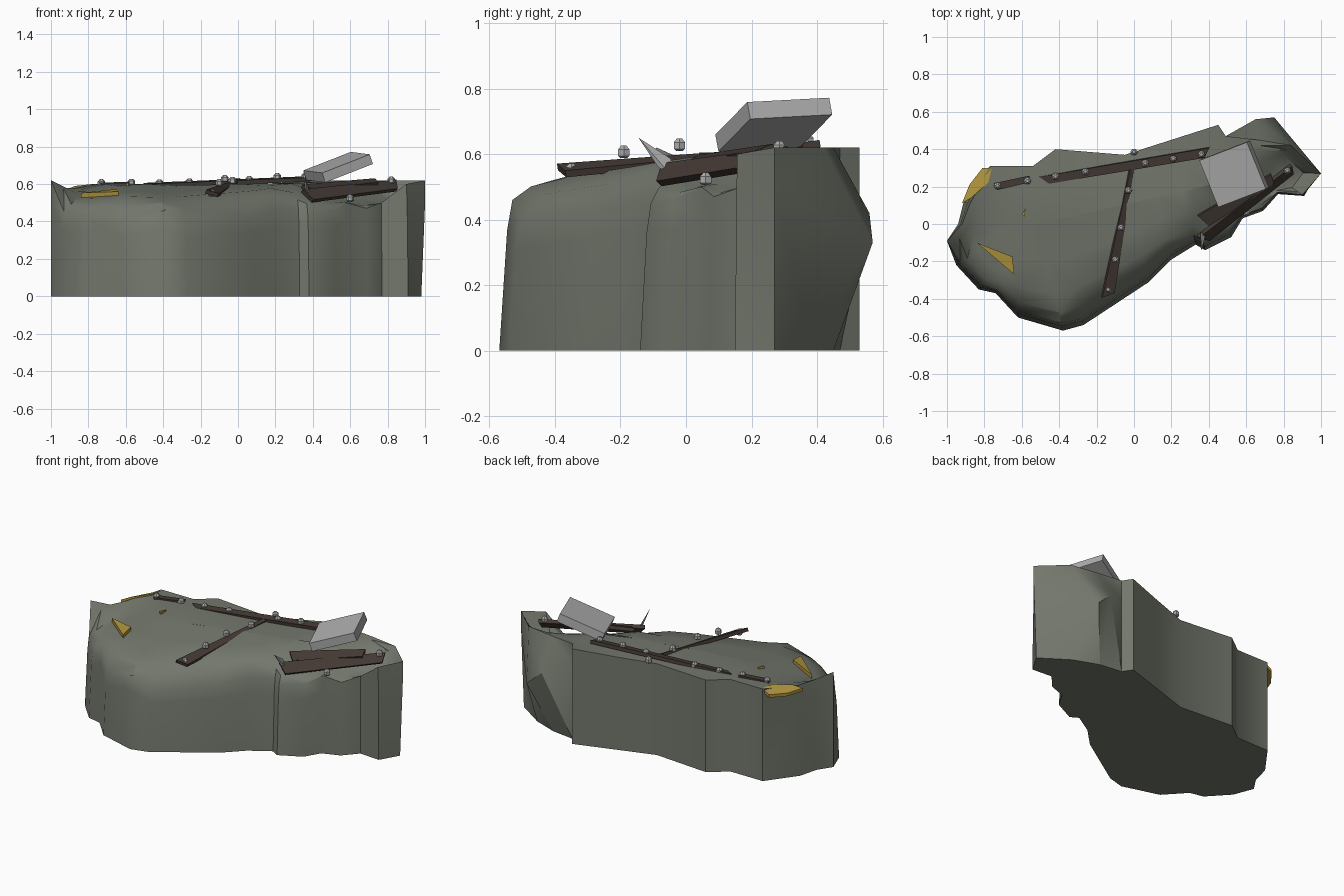
import bpy, bmesh, math
from mathutils import Vector, Matrix

if "Cube" in bpy.data.objects:
    bpy.data.objects.remove(bpy.data.objects["Cube"])

def material(name, rgb):
    m = bpy.data.materials.new(name)
    m.diffuse_color = (*rgb, 1)
    m.use_nodes = True
    m.node_tree.nodes["Principled BSDF"].inputs["Base Color"].default_value = m.diffuse_color
    return m

STONE = material("grey_green_stone", (0.17, 0.185, 0.15))
WOOD = material("dark_wood", (0.058, 0.042, 0.035))
IRON = material("light_grey", (0.42, 0.42, 0.42))
GOLD = material("dull_gold", (0.42, 0.29, 0.045))

def make(name, bm, mat, smooth=0):
    bmesh.ops.recalc_face_normals(bm, faces=bm.faces)
    me = bpy.data.meshes.new(name)
    bm.to_mesh(me)
    bm.free()
    me.materials.append(mat)
    ob = bpy.data.objects.new(name, me)
    bpy.context.collection.objects.link(ob)
    if smooth:
        bpy.ops.object.select_all(action='DESELECT')
        ob.select_set(True)
        bpy.context.view_layer.objects.active = ob
        bpy.ops.object.shade_smooth_by_angle(angle=math.radians(smooth))
    return ob

# Rock footprint: x, y, inward shift of the rim, rim height
OUTLINE = [
    (-1, -.09, 0, .62), (-.94, .0, .06, .58), (-.91, .12, .1, .575),
    (-.77, .31, .0, .6), (-.54, .31, 0, .6), (-.42, .4, 0, .6), (-.05, .37, 0, .595),
    (.2, .45, 0, .605), (.45, .53, 0, .62), (.49, .47, 0, .62), (.66, .45, 0, .62),
    (.84, .42, 0, .62), (1, .27, 0, .62), (.91, .15, .05, .6), (.77, .16, .08, .5),
    (.69, .07, .08, .47), (.58, .03, .08, .5), (.52, -.07, .1, .46), (.38, -.14, .1, .45),
    (.33, -.11, .1, .46), (.2, -.19, .1, .46), (.08, -.31, .08, .43), (-.27, -.54, .06, .39),
    (-.38, -.57, .07, .46), (-.62, -.5, .07, .4), (-.74, -.37, .05, .48),
    (-.83, -.35, .06, .43), (-.95, -.22, .06, .45)]
A, B = Vector((-.6, -.02)), Vector((.72, .28))

def ground(x, y):
    """Height of the worn top: falls to the front, the left and the plank edge."""
    z = .6 - .15 * max(0, .1 - y) + .02 * max(0, x) - .2 * max(0, -.62 - x) * (y < .12)
    if x > .25:
        z = min(z, .49 + .5 * max(0, y + .09 - .79 * (x - .37)))
    return z

def spine(p):
    d = B - A
    return A + d * min(1, max(0, (p - A).dot(d) / d.length_squared))

bm = bmesh.new()
rings = [[] for _ in range(7)]
for i, (x, y, inset, h) in enumerate(OUTLINE):
    p = Vector((x, y))
    s = spine(p)
    low = h < .55
    base, mid, mz = p, p.lerp(s, inset * .6), h * .8
    # Bulging nose at the back right, undercut below
    if i == 10:
        base, mid, mz = Vector((.64, .45)), Vector((.65, .56)), .42
    elif i == 11:
        base, mid, mz = Vector((.8, .39)), Vector((.75, .57)), .33
    elif i == 12:
        base = Vector((.98, .27))
    rows = [(base, 0), (mid, mz), (p.lerp(s, inset), h)]
    # Rounded shoulder, then the top surface
    q = p.lerp(s, .17)
    g = ground(*p.lerp(s, .34))
    rows.append((q, h * .4 + g * .6 if low else h * .5 + g * .5))
    for t in (.34, .65, 1):
        q = p.lerp(s, t)
        rows.append((q, ground(*q)))
    for ring, (q, z) in zip(rings, rows):
        ring.append(bm.verts.new((q.x, q.y, z)))
n = len(OUTLINE)
for a, b in zip(rings, rings[1:]):
    for i in range(n):
        j = (i + 1) % n
        bm.faces.new((a[i], a[j], b[j], b[i]))
bm.faces.new(rings[0])
bmesh.ops.remove_doubles(bm, verts=bm.verts, dist=.0005)
bmesh.ops.triangulate(bm, faces=[f for f in bm.faces if len(f.verts) == 4])
make("rock", bm, STONE, 38)

def plank(name, p0, p1, w0, w1, thick, roll=0):
    """Board between two points, tapering from w0 to w1, with skewed ends."""
    p0, p1 = Vector(p0), Vector(p1)
    x = (p1 - p0).normalized()
    y = Vector((0, 0, 1)).cross(x).normalized()
    y = Matrix.Rotation(math.radians(roll), 3, x) @ y
    z = x.cross(y)
    bm = bmesh.new()
    bmesh.ops.create_cube(bm, size=1)
    for v in bm.verts:
        c = v.co.copy()
        w = w0 if c.x < 0 else w1
        along = c.x + .5 + (.04 * c.y if c.x > 0 else -.05 * c.y)
        v.co = p0.lerp(p1, along) + y * c.y * w + z * c.z * thick
    make(name, bm, WOOD)

plank("long_plank", (-.48, .235, .593), (.39, .382, .628), .045, .05, .022, 8)
plank("short_plank", (-.74, .2, .597), (-.56, .24, .603), .04, .035, .02)
plank("cross_plank", (-.14, -.38, .55), (-.012, .3, .607), .065, .02, .022, 22)
plank("edge_plank_low", (.37, -.075, .537), (.845, .295, .592), .075, .06, .025, 50)
plank("edge_plank_high", (.37, .02, .575), (.74, .24, .61), .08, .06, .022, 20)

# Nail heads: six-sided studs with a pointed cap
STUDS = [(-.73, .205, .588), (-.57, .23, .59), (-.42, .255, .587), (-.26, .28, .592),
         (.06, .325, .605), (.21, .35, .62), (.36, .372, .623), (0, .385, .595),
         (-.14, -.35, .533), (-.1, -.19, .588), (-.07, -.02, .61), (-.03, .18, .6),
         (.82, .285, .602), (.6, .06, .505)]
for k, s in enumerate(STUDS):
    bm = bmesh.new()
    levels = [(.012, 0), (.02, .006), (.02, .026), (.009, .038)]
    prev = None
    for r, z in levels:
        ring = [bm.verts.new((s[0] + r * math.cos(a * math.pi / 3),
                              s[1] + r * math.sin(a * math.pi / 3), s[2] + z)) for a in range(6)]
        if prev:
            for a in range(6):
                bm.faces.new((prev[a], prev[a - 5], ring[a - 5], ring[a]))
        else:
            bm.faces.new(ring)
        prev = ring
    bm.faces.new(prev)
    make(f"nail_head_{k + 1}", bm, IRON)

# Thin spike by the edge planks
bm = bmesh.new()
v = [bm.verts.new(c) for c in ((.36, -.145, .65), (.355, -.045, .585), (.385, -.05, .54), (.37, -.085, .56))]
for f in ((0, 1, 2), (0, 2, 3), (0, 3, 1), (1, 3, 2)):
    bm.faces.new([v[i] for i in f])
make("loose_spike", bm, IRON)

# Tilted slab
bm = bmesh.new()
M = (Matrix.Translation((.535, .268, .69)) @ Matrix.Rotation(math.radians(21), 4, 'Z')
     @ Matrix.Rotation(math.radians(-20), 4, 'Y') @ Matrix.Rotation(math.radians(3), 4, 'X')
     @ Matrix.Diagonal((.29, .27, .055, 1)))
bmesh.ops.create_cube(bm, size=1, matrix=M)
make("tilted_slab", bm, IRON)

def shard(name, pts, thick):
    """Flat plate from a 3D outline."""
    bm = bmesh.new()
    top = [bm.verts.new(p) for p in pts]
    low = [bm.verts.new((p[0], p[1], p[2] - thick)) for p in pts]
    bm.faces.new(top)
    bm.faces.new(low[::-1])
    for i in range(len(pts)):
        bm.faces.new((top[i - 1], low[i - 1], low[i], top[i]))
    make(name, bm, GOLD)

shard("gold_shard_front", [(-.84, -.1, .553), (-.65, -.175, .573), (-.64, -.27, .56)], .025)
shard("gold_shard_back", [(-.92, .11, .57), (-.87, .14, .59), (-.78, .22, .6),
                          (-.76, .3, .6), (-.81, .3, .57), (-.88, .21, .565)], .02)
shard("gold_chip", [(-.6, .05, .605), (-.585, .04, .605), (-.58, .085, .605)], .015)
